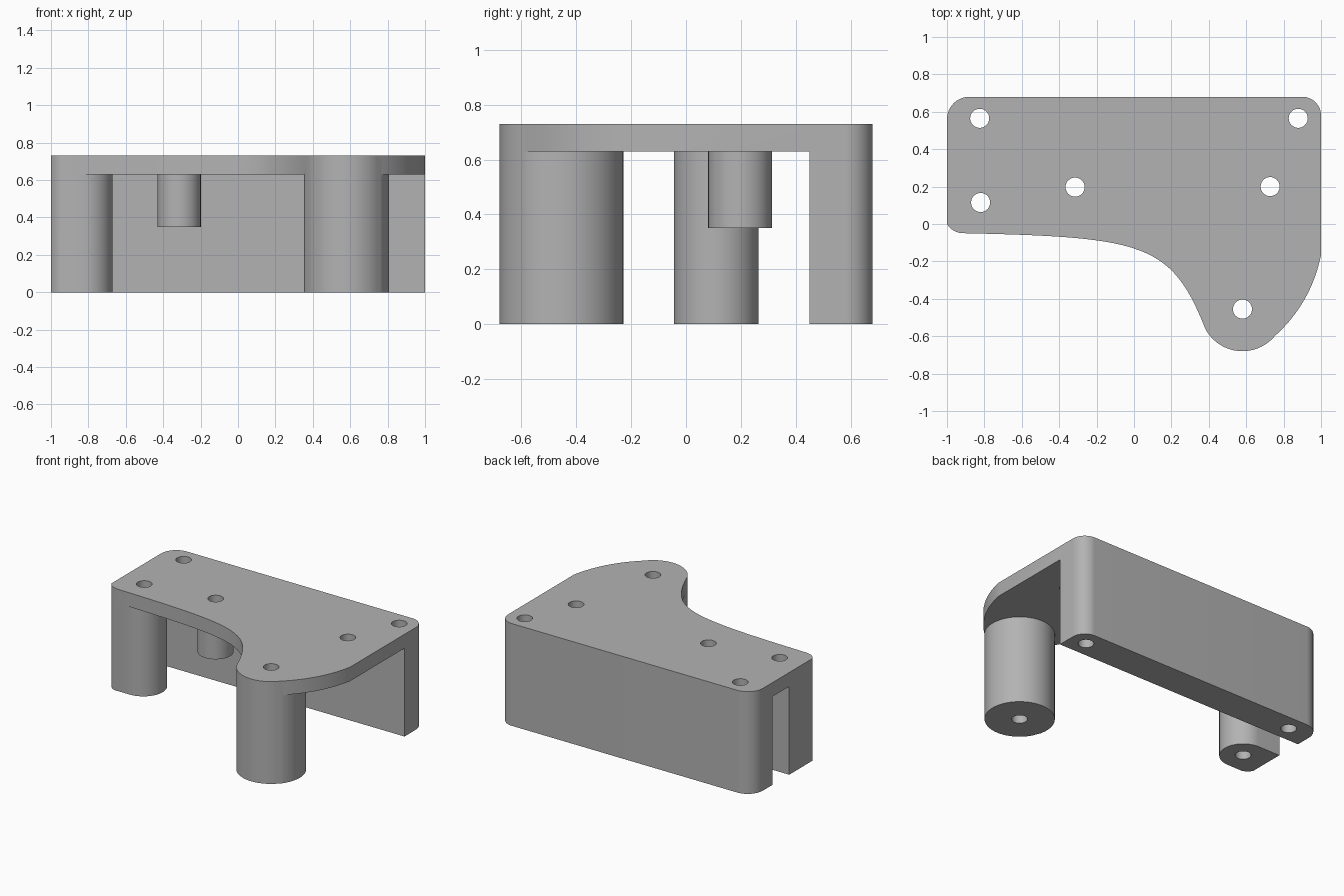
import bpy
import bmesh
from math import cos, sin, radians
from mathutils import Vector

if "Cube" in bpy.data.objects:
    bpy.data.objects.remove(bpy.data.objects["Cube"], do_unlink=True)

HEIGHT, UNDERSIDE = 0.73, 0.63
FRONT, SIDE, BOSS = (0.58, -0.455), (-0.825, 0.11), (-0.315, 0.197)


def prism(name, outline, z0, z1):
    """Extrude a closed outline between two heights."""
    bm = bmesh.new()
    base = bm.faces.new([bm.verts.new((x, y, z0)) for x, y in outline])
    top = bmesh.ops.extrude_face_region(bm, geom=[base])["geom"]
    verts = [v for v in top if isinstance(v, bmesh.types.BMVert)]
    bmesh.ops.translate(bm, verts=verts, vec=(0, 0, z1 - z0))
    bmesh.ops.recalc_face_normals(bm, faces=bm.faces)
    mesh = bpy.data.meshes.new(name)
    bm.to_mesh(mesh)
    bm.free()
    obj = bpy.data.objects.new(name, mesh)
    bpy.context.collection.objects.link(obj)
    return obj


def arc(centre, radius, start, end, steps=24):
    angles = [radians(start + (end - start) * i / steps) for i in range(steps + 1)]
    return [(centre[0] + radius * cos(a), centre[1] + radius * sin(a)) for a in angles]


def circle(centre, radius, steps=64):
    return arc(centre, radius, 0, 360, steps)[:-1]


def bezier(a, b, c, d, steps=28):
    a, b, c, d = map(Vector, (a, b, c, d))
    ts = [i / steps for i in range(1, steps)]
    return [tuple(a * (1 - t) ** 3 + b * 3 * t * (1 - t) ** 2
                  + c * 3 * t * t * (1 - t) + d * t ** 3) for t in ts]


def cut(target, tool):
    """Subtract the tool from the target and discard it."""
    mod = target.modifiers.new("cut", "BOOLEAN")
    mod.operation, mod.solver, mod.object = "DIFFERENCE", "EXACT", tool
    bpy.context.view_layer.objects.active = target
    bpy.ops.object.modifier_apply(modifier=mod.name)
    bpy.data.objects.remove(tool, do_unlink=True)


# Plate outline, counter-clockwise from the front left corner
nose = arc(FRONT, 0.225, 208, 320, 40)
corner_a, corner_b, right_end = (-1, 0), (-0.92, -0.049), (1, -0.166)
outline = [corner_a]
outline += bezier(corner_a, (-0.98, -0.03), (-0.955, -0.046), corner_b, 8)
outline += [corner_b]
outline += bezier(corner_b, (0.05, -0.07), (0.2, -0.1), nose[0])
outline += nose
outline += bezier(nose[-1], (0.885, -0.48), (0.965, -0.335), right_end, 16)
outline += [right_end]
outline += arc((0.9, 0.58), 0.1, 0, 90, 16)
outline += arc((-0.88, 0.56), 0.12, 90, 180, 16)
bracket = prism("bracket_body", outline, 0, HEIGHT)

# Hollow under the plate, leaving the rear wall and the posts standing
hollow = prism("hollow", [(-1.2, -0.9), (1.2, -0.9), (1.2, 0.45), (-1.2, 0.45)],
               -0.1, UNDERSIDE)
side_post = arc(SIDE, 0.154, -90, 90, 32)
side_post += [(-1.3, SIDE[1] + 0.154), (-1.3, SIDE[1] - 0.154)]
cut(hollow, prism("front_post", circle(FRONT, 0.227), -0.2, 0.8))
cut(hollow, prism("side_post", side_post, -0.2, 0.8))
cut(hollow, prism("short_boss", circle(BOSS, 0.116), 0.35, 0.8))
cut(bracket, hollow)

# Screw holes through the plate, posts and wall
for spot in [FRONT, BOSS, (-0.82, 0.115), (-0.825, 0.565), (0.878, 0.565), (0.728, 0.2)]:
    cut(bracket, prism("screw_hole", circle(spot, 0.051, 32), -0.1, 0.9))

# Plain grey finish
grey = bpy.data.materials.new("plain_grey")
grey.use_nodes = True
colour = (0.45, 0.45, 0.45, 1)
grey.diffuse_color = colour
grey.node_tree.nodes["Principled BSDF"].inputs["Base Color"].default_value = colour
bracket.data.materials.clear()
bracket.data.materials.append(grey)

bpy.ops.object.select_all(action="DESELECT")
bracket.select_set(True)
bpy.context.view_layer.objects.active = bracket
bpy.ops.object.shade_smooth_by_angle(angle=radians(30))
